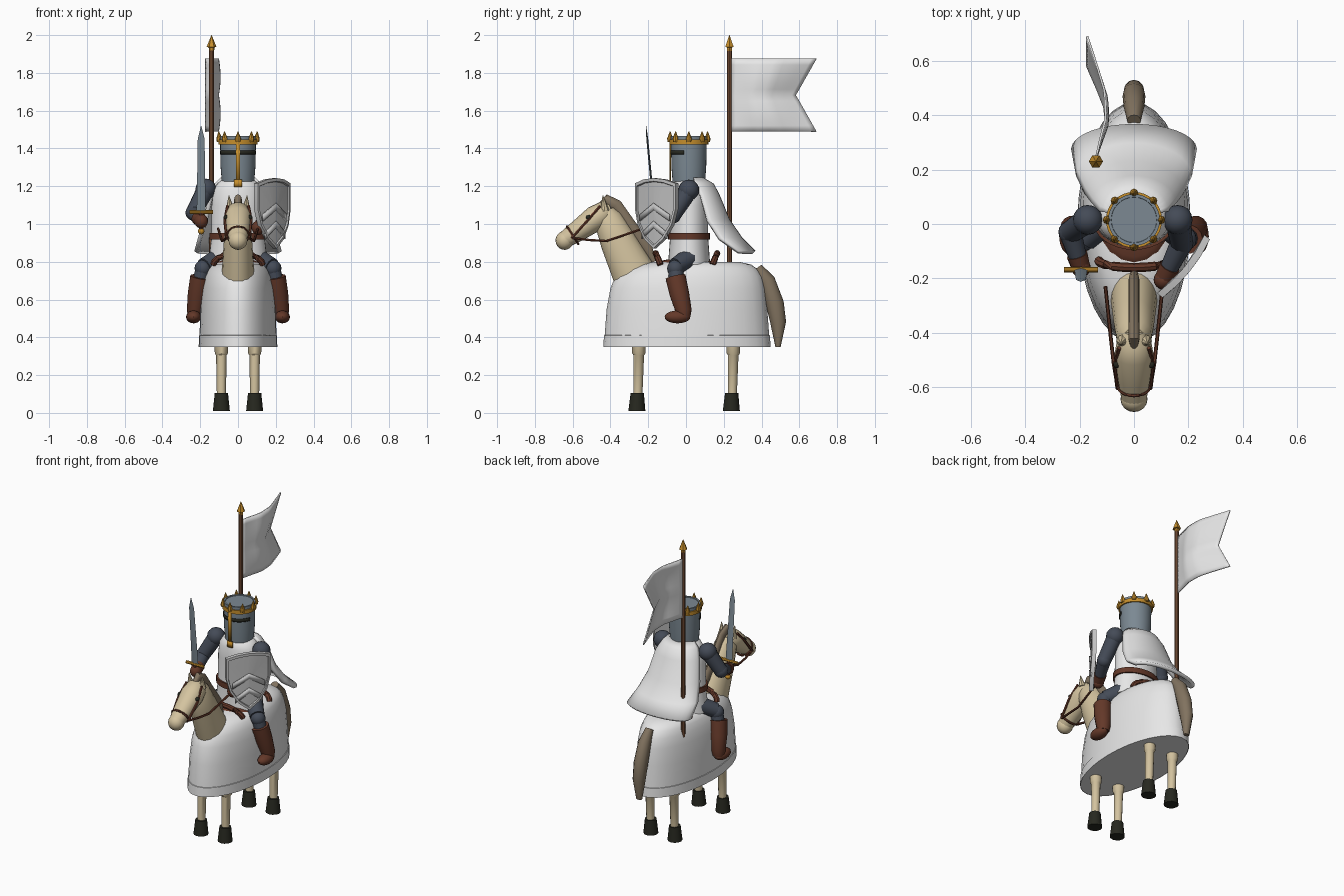
import bpy, bmesh, math
from mathutils import Vector as V, Matrix

if "Cube" in bpy.data.objects:
    bpy.data.objects.remove(bpy.data.objects["Cube"])

PALETTE = {
    "white_cloth": (.80, .80, .80), "shield_grey": (.55, .55, .55), "tan_coat": (.66, .55, .35),
    "mane_taupe": (.22, .17, .115), "hoof_black": (.02, .021, .014), "leather_brown": (.127, .04, .022),
    "mail_slate": (.058, .07, .095), "steel": (.20, .25, .29), "gold": (.56, .27, .025),
    "pole_wood": (.22, .095, .045)}
MATS = {}
for n, c in PALETTE.items():
    MATS[n] = bpy.data.materials.new(n)
    MATS[n].diffuse_color = (*c, 1)


def finish(name, bm, mat, solid=0, angle=35):
    bmesh.ops.recalc_face_normals(bm, faces=bm.faces)
    me = bpy.data.meshes.new(name)
    bm.to_mesh(me)
    bm.free()
    me.materials.append(MATS[mat])
    ob = bpy.data.objects.new(name, me)
    bpy.context.collection.objects.link(ob)
    bpy.ops.object.select_all(action='DESELECT')
    bpy.context.view_layer.objects.active = ob
    ob.select_set(True)
    bpy.ops.object.shade_smooth_by_angle(angle=math.radians(angle))
    if solid:
        m = ob.modifiers.new("thickness", 'SOLIDIFY')
        m.thickness, m.offset = solid, 0
    return ob


def loft(name, rings, mat, caps=True, closed=True, solid=0):
    bm = bmesh.new()
    rows = [[bm.verts.new(p) for p in r] for r in rings]
    n = len(rows[0])
    for a, b in zip(rows, rows[1:]):
        for i in range(n if closed else n - 1):
            j = (i + 1) % n
            bm.faces.new((a[i], a[j], b[j], b[i]))
    if caps and closed:
        bm.faces.new(rows[0])
        bm.faces.new(rows[-1])
    return finish(name, bm, mat, solid)


def ellipse(z, a, y0, y1, n=32):
    yc, b = (y0 + y1) / 2, (y1 - y0) / 2
    return [V((a * math.cos(i * math.tau / n), yc + b * math.sin(i * math.tau / n), z)) for i in range(n)]


def tube(name, pts, radii, mat, n=12):
    pts = [V(p) for p in pts]
    if not isinstance(radii, list):
        radii = [radii] * len(pts)
    rings = []
    for i, p in enumerate(pts):
        t = (pts[min(i + 1, len(pts) - 1)] - pts[max(i - 1, 0)]).normalized()
        ref = V((0, 1, 0)) if abs(t.x) > .85 else V((1, 0, 0))
        b = t.cross(ref).normalized()
        s = b.cross(t)
        rs, rb = radii[i] if isinstance(radii[i], tuple) else (radii[i], radii[i])
        rings.append([p + s * rs * math.cos(k * math.tau / n) + b * rb * math.sin(k * math.tau / n)
                      for k in range(n)])
    return loft(name, rings, mat)


def ball(name, c, r, mat):
    r = r if isinstance(r, tuple) else (r, r, r)
    bm = bmesh.new()
    bmesh.ops.create_uvsphere(bm, u_segments=16, v_segments=10, radius=1,
                              matrix=Matrix.Translation(c) @ Matrix.Diagonal((*r, 1)))
    return finish(name, bm, mat)


def lerp_table(s, table):
    for (a, x), (b, y) in zip(table, table[1:]):
        if s <= b:
            return x + (y - x) * (s - a) / (b - a)
    return table[-1][1]


# Horse: draped cloth, hem band, tail, legs
loft("horse_cloth", [ellipse(*r) for r in (
    (.35, .205, -.435, .445), (.55, .20, -.42, .43), (.66, .19, -.40, .42), (.72, .178, -.375, .405),
    (.76, .162, -.33, .38), (.785, .145, -.26, .345), (.80, .11, -.17, .28))], "white_cloth")
loft("cloth_hem", [ellipse(*r) for r in ((.35, .208, -.438, .448), (.41, .207, -.434, .444),
                                         (.412, .20, -.428, .438))], "white_cloth", caps=False)
tube("tail", [(0, .38, .77), (0, .43, .70), (0, .47, .58), (0, .488, .48), (0, .487, .35)],
     [(.025, .025), (.038, .042), (.042, .048), (.038, .042), (.02, .014)], "mane_taupe")
for sx in (-1, 1):
    for y, nm in ((-.25, "front"), (.25, "back")):
        x = .088 * sx
        tube(f"horse_{nm}_leg", [(x, y, .40), (x, y, .315), (x, y, .305), (x, y - .005, .09)],
             [.036, .035, .028, .024], "tan_coat")
        tube(f"{nm}_hoof", [(x, y - .01, .01), (x, y - .008, .105)], [.045, .035], "hoof_black")

# Horse neck, head and mane
tube("neck", [(0, -.25, .68), (0, -.285, .757), (0, -.36, .91), (0, -.415, 1.03), (0, -.43, 1.07)],
     [(.085, .122), (.085, .113), (.075, .095), (.065, .075), (.045, .05)], "tan_coat", 20)
tube("horse_head", [(0, -.395, 1.075), (0, -.43, 1.06), (0, -.48, 1.03), (0, -.57, .965), (0, -.64, .918)],
     [.035, (.063, .062), (.072, .068), (.06, .056), (.047, .045)], "tan_coat", 20)
ball("muzzle", (0, -.643, .913), (.05, .048, .05), "tan_coat")
tube("mane", [(0, -.17, .80), (0, -.21, .88), (0, -.30, 1.00), (0, -.37, 1.10), (0, -.42, 1.125),
              (0, -.455, 1.10)], [(.012, .012)] + [(.021, .032)] * 4 + [(.012, .012)], "mane_taupe")
for sx in (-1, 1):
    tube("horse_ear", [(sx * .042, -.43, 1.07), (sx * .048, -.44, 1.15)], [.024, .002], "tan_coat", 8)
    ball("horse_eye", (sx * .064, -.515, 1.035), (.012, .015, .013), "hoof_black")
    tube("cheek_strap", [(sx * .055, -.455, 1.095), (sx * .07, -.52, 1.02), (sx * .06, -.605, .925)],
         .008, "leather_brown", 6)
    tube("rein", [(sx * .06, -.60, .925), (sx * .075, -.51, .915), (sx * .085, -.42, .91),
                  (sx * .105, -.23, .975)], .007, "leather_brown", 6)
nose = [V((.056 * math.cos(a), -.60 - .03 * math.sin(a), .94 + .046 * math.sin(a) * -1))
        for a in [i * math.tau / 20 for i in range(21)]]
nose = [V((p.x, -.60 + (p.z - .94) * .65 * -1, p.z)) for p in nose]
tube("noseband", nose, .007, "leather_brown", 6)

# Saddle
ball("saddle_seat", (0, 0, .79), (.13, .15, .03), "leather_brown")
for y, nm in ((-.135, "saddle_pommel"), (.14, "saddle_cantle")):
    k = 1 if y > 0 else -1
    tube(nm, [(.13 * math.cos(a), y + .025 * k * math.sin(a), .785 + .06 * math.sin(a))
              for a in [i * math.pi / 10 for i in range(11)]], .017, "leather_brown", 8)

# Rider: tunic, belt, cape
loft("tunic", [ellipse(*r) for r in (
    (.785, .158, -.095, .128), (.92, .142, -.085, .118), (1.10, .14, -.082, .115), (1.18, .13, -.08, .11),
    (1.22, .105, -.065, .10), (1.24, .07, -.04, .08))], "white_cloth")
loft("belt", [ellipse(*r) for r in ((.918, .14, -.08, .115), (.918, .152, -.095, .127),
                                    (.953, .152, -.095, .127), (.953, .138, -.08, .113))],
     "leather_brown", caps=False)
cape = []
for z, w, ys, yc in ((1.238, .085, .04, .085), (1.205, .118, .045, .14), (1.15, .145, .075, .168),
                     (1.02, .172, .11, .222), (.92, .203, .175, .29), (.85, .222, .275, .36)):
    cape.append([V((-w * math.cos(a), ys + (yc - ys) * math.sin(a), z))
                 for a in [i * math.pi / 16 for i in range(17)]])
loft("cape", cape, "white_cloth", closed=False, solid=.022)

# Helmet with visor slit, front bar and crown
HY = .015


def circ(z, r):
    return ellipse(z, r, HY - r, HY + r)


def arc_plate(name, z0, z1, r, half, mat):
    angs = [-math.pi / 2 + half * (i / 8 - 1) for i in range(17)]
    loft(name, [[V((r * math.cos(a), HY + r * math.sin(a), z)) for a in angs] for z in (z0, z1)],
         mat, closed=False, solid=.006)


loft("helmet", [circ(1.225, .086), circ(1.30, .092), circ(1.44, .095), circ(1.465, .095), circ(1.465, .084),
                circ(1.46, .083)], "steel")
arc_plate("visor_slit", 1.368, 1.388, .096, 1.3, "hoof_black")
arc_plate("helmet_bar", 1.21, 1.46, .099, .11, "gold")
arc_plate("helmet_bar_foot", 1.195, 1.235, .100, .21, "gold")
loft("crown_band", [circ(1.422, .092), circ(1.422, .103), circ(1.447, .103), circ(1.447, .092)], "gold", caps=False)
for i in range(8):
    a = i * math.tau / 8
    x, y = .099 * math.cos(a), HY + .099 * math.sin(a)
    tube("crown_point", [(x, y, 1.435), (x, y, 1.452), (x * 1.03, y, 1.49)], [.013, .016, .002], "gold", 8)

# Arms and gloves
for nm, sh, el, ha in (("right", (-.17, .015, 1.185), (-.235, -.03, 1.06), (-.195, -.16, 1.015)),
                       ("left", (.16, .015, 1.18), (.175, -.07, 1.045), (.108, -.205, .98))):
    ball(f"{nm}_shoulder", sh, .055, "mail_slate")
    tube(f"{nm}_upper_arm", [sh, el], [.048, .042], "mail_slate")
    ball(f"{nm}_elbow", el, .043, "mail_slate")
    cuff = V(el).lerp(V(ha), .65)
    tube(f"{nm}_forearm", [el, cuff], [.042, .034], "mail_slate")
    tube(f"{nm}_glove_cuff", [cuff, ha], [.039, .034], "leather_brown")
    ball(f"{nm}_glove", ha, (.036, .036, .038), "leather_brown")

# Legs and boots
for sx in (-1, 1):
    tube("thigh", [(sx * .10, .02, .82), (sx * .18, -.055, .775)], [.055, .046], "mail_slate")
    ball("knee", (sx * .185, -.055, .765), .045, "mail_slate")
    tube("shin", [(sx * .185, -.055, .76), (sx * .20, -.05, .70)], .04, "mail_slate")
    tube("boot", [(sx * .198, -.055, .72), (sx * .213, -.035, .63), (sx * .228, -.012, .54), (sx * .23, -.012, .51)],
         [.055, .053, .043, .036], "leather_brown", 14)
    ball("foot", (sx * .235, -.045, .508), (.04, .068, .034), "leather_brown")

# Shield, facing forward and outward
U, N, O = V((.63, .777, 0)), V((.777, -.63, 0)), V((.185, -.158, 1.06))
half = [(0, .183), (.07, .176), (.138, .155), (.138, .02), (.115, -.065), (.065, -.14), (0, -.19)]
outline = half + [(-u, v) for u, v in half[-2:0:-1]]


def on_shield(u, v, d):
    return O + U * u + V((0, 0, v)) + N * (d - .9 * u * u)


loft("shield", [[on_shield(u * s, v * s, d) for u, v in outline] for s, d in
                ((.02, 0), (1, 0), (1, .026), (.91, .026), (.89, .016), (.02, .018))], "shield_grey")
for top in (.05, -.045):
    w = .10 if top > 0 else .085
    low = [(-w, top - .095), (0, top - .035), (w, top - .095)]
    high = [(-w, top - .06), (0, top), (w, top - .06)]
    loft("shield_chevron", [[on_shield(u, v, .020) for u, v in row] for row in (low, high)],
         "shield_grey", closed=False, solid=.009)

# Sword
def blade_pt(x, y, z):
    return V((-.195 + x, -.168 + y - .095 * (z - 1.06), z))


loft("sword_blade", [[blade_pt(w, 0, z), blade_pt(0, d, z), blade_pt(-w, 0, z), blade_pt(0, -d, z)]
                     for z, w, d in ((1.06, .024, .006), (1.45, .018, .005), (1.52, .001, .001))], "steel")
tube("sword_guard", [blade_pt(-.063, 0, 1.063), blade_pt(.063, 0, 1.063)], .010, "gold", 8)
tube("sword_grip", [blade_pt(0, 0, .97), blade_pt(0, 0, 1.06)], .012, "leather_brown", 8)
ball("sword_pommel", blade_pt(0, 0, .962), .017, "gold")

# Banner pole, finial and swallowtail flag
PX, PY = -.14, .23
tube("banner_pole", [(PX, PY, .70), (PX, PY, 1.94)], .013, "pole_wood", 10)
tube("pole_finial", [(PX, PY, 1.915), (PX, PY, 1.935), (PX, PY, 1.937), (PX, PY, 2.0)],
     [.014, .015, .026, .001], "gold", 6)
WAVE = [(0, -.14), (.15, -.125), (.33, -.104), (.55, -.108), (.75, -.135), (1, -.172)]
flag = []
for k in range(13):
    t = k / 6 - 1
    flag.append([V((lerp_table(s, WAVE) + .01 * abs(math.sin(math.pi * t)) * math.sin(math.pi * s),
                    .24 + s * (.34 + .11 * abs(t)), 1.682 + .193 * t)) for s in [i / 16 for i in range(17)]])
loft("banner_flag", flag, "white_cloth", closed=False, solid=.008)

for m in bpy.data.materials:
    if m.users and not m.is_grease_pencil:
        m.use_nodes = True
        m.node_tree.nodes["Principled BSDF"].inputs["Base Color"].default_value = m.diffuse_color
